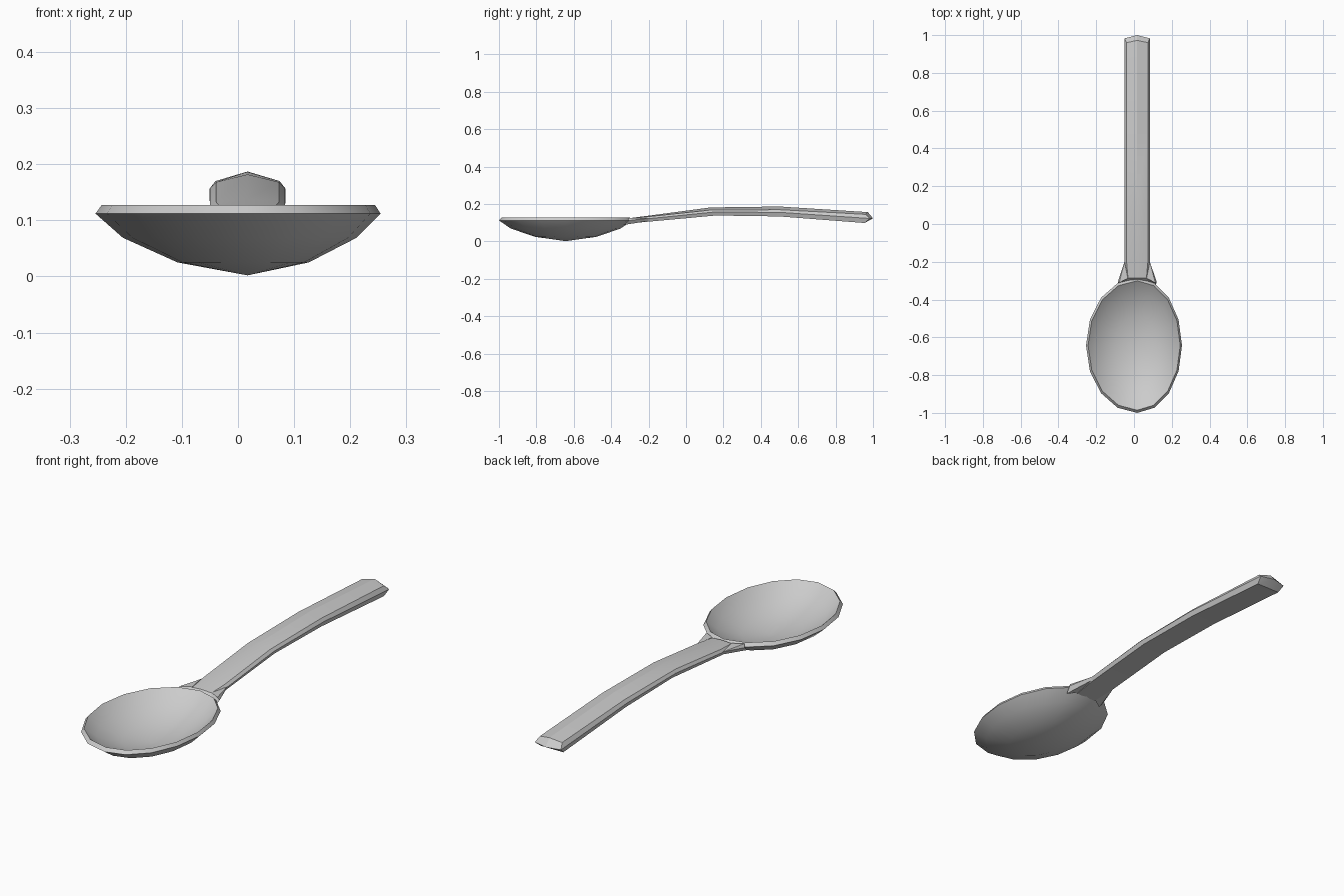
import bpy, bmesh, math

if "Cube" in bpy.data.objects:
    bpy.data.objects.remove(bpy.data.objects["Cube"])

MID = 0.017  # centre line of the handle


def finish(name, verts, faces, angle):
    mesh = bpy.data.meshes.new(name)
    mesh.from_pydata(verts, [], faces)
    bm = bmesh.new()
    bm.from_mesh(mesh)
    bmesh.ops.recalc_face_normals(bm, faces=bm.faces)
    bm.to_mesh(mesh)
    bm.free()
    obj = bpy.data.objects.new(name, mesh)
    bpy.context.collection.objects.link(obj)
    bpy.ops.object.select_all(action='DESELECT')
    obj.select_set(True)
    bpy.context.view_layer.objects.active = obj
    bpy.ops.object.shade_smooth_by_angle(angle=math.radians(angle))
    return obj


def bridge(rings, n):
    return [(r * n + i, r * n + (i + 1) % n, (r + 1) * n + (i + 1) % n, (r + 1) * n + i)
            for r in range(rings - 1) for i in range(n)]


# Bowl: oval rings from the outside bottom, over the rim, to the inside bottom
N = 16
profile = [(0.46, 0.025), (0.82, 0.069), (1.0, 0.112), (0.96, 0.127),
           (0.79, 0.083), (0.44, 0.041)]
verts = []
for s, z in profile:
    for i in range(N):
        a = 2 * math.pi * i / N
        c = math.cos(a)
        verts.append((0.254 * s * c + MID * (1 - abs(c) * s),
                      -0.643 + 0.357 * s * math.sin(a), z))
faces = bridge(len(profile), N)
low, high = len(verts), len(verts) + 1
verts += [(MID, -0.643, 0.002), (MID, -0.643, 0.019)]
last = (len(profile) - 1) * N
for i in range(N):
    j = (i + 1) % N
    faces += [(low, j, i), (high, last + i, last + j)]
finish("bowl", verts, faces, 35)

# Handle: ridged section swept along an arched path
# stations: y of top, y of bottom, ridge z, shoulder z, side z, bottom z, half width
stations = [(-0.287, -0.315, 0.127, 0.124, 0.113, 0.096, 0.058),
            (-0.20, -0.20, 0.138, 0.133, 0.122, 0.106, 0.067),
            (0.13, 0.16, 0.182, 0.168, 0.157, 0.139, 0.067),
            (0.50, 0.50, 0.187, 0.170, 0.156, 0.134, 0.068),
            (0.972, 0.955, 0.157, 0.145, 0.123, 0.099, 0.067)]
verts = []
for yt, yb, zr, zt, zs, zb, w in stations:
    t = yt - (0.012 if yt > 0.9 else 0)
    side = 0.983 if yt > 0.9 else (yt + yb) / 2
    verts += [(MID, yt, zr), (MID + w * 0.84, t, zt), (MID + w, side, zs),
              (MID + w * 0.88, yb, zb), (MID - w * 0.88, yb, zb),
              (MID - w, side, zs), (MID - w * 0.84, t, zt)]
faces = bridge(len(stations), 7)
faces.append(tuple(range(7)))
# Pointed end of the handle
e = (len(stations) - 1) * 7
tip = len(verts)
verts.append((MID, 1.0, 0.124))
faces += [(e, e + 1, e + 2, tip), (e, tip, e + 5, e + 6),
          (e + 2, e + 3, tip), (e + 3, e + 4, tip), (e + 4, e + 5, tip)]
finish("handle", verts, faces, 25)

# Neck fillets: small wedges flaring from the handle into the bowl
for side, name in ((1, "neck_right"), (-1, "neck_left")):
    verts = [(MID + side * x, y, z) for x, y, z in
             ((0.096, -0.312, 0.126), (0.103, -0.306, 0.112), (0.095, -0.335, 0.088),
              (0.05, -0.287, 0.126), (0.05, -0.31, 0.098),
              (0.067, -0.20, 0.124), (0.062, -0.20, 0.110))]
    faces = [(0, 1, 5), (1, 2, 6, 5), (0, 5, 3), (2, 4, 6),
             (3, 5, 6, 4), (0, 3, 4, 2, 1)]
    finish(name, verts, faces, 25)
